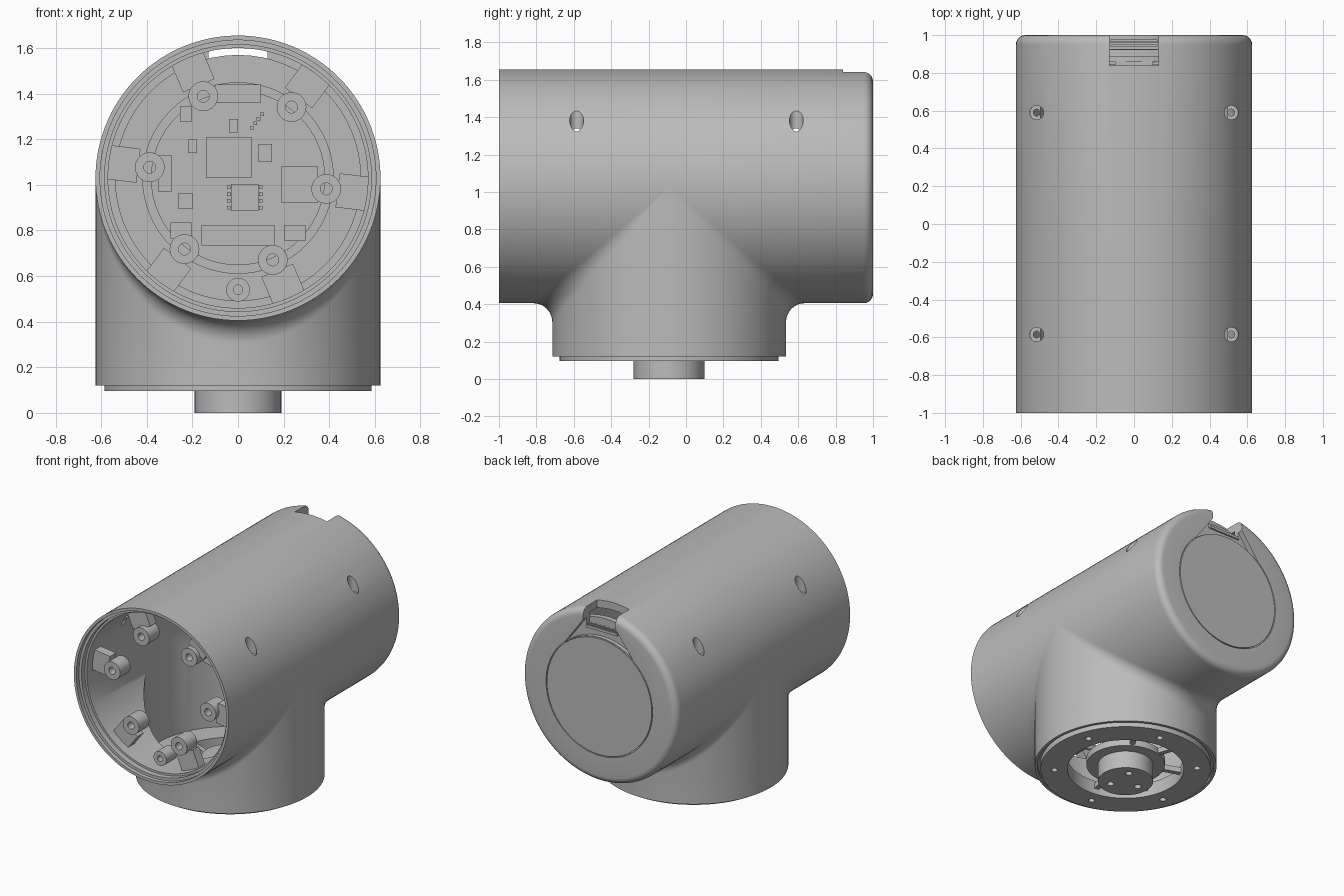
import bpy, bmesh
from math import sin, cos, pi, radians
from mathutils import Vector, Matrix

cube = bpy.data.objects.get("Cube")
if cube:
    bpy.data.objects.remove(cube)

ZC, Y0 = 1.03, -0.09          # height of the main axis, offset of the branch axis
R, RI, FILLET = 0.625, 0.57, 0.1
N = 128

gray = bpy.data.materials.new("plain_gray")
gray.use_nodes = True
gray.diffuse_color = (0.5, 0.5, 0.5, 1)
gray.node_tree.nodes["Principled BSDF"].inputs["Base Color"].default_value = (0.5, 0.5, 0.5, 1)


def finish(name, bm):
    bmesh.ops.remove_doubles(bm, verts=bm.verts, dist=1e-5)
    bmesh.ops.recalc_face_normals(bm, faces=bm.faces)
    mesh = bpy.data.meshes.new(name)
    bm.to_mesh(mesh)
    bm.free()
    mesh.materials.append(gray)
    ob = bpy.data.objects.new(name, mesh)
    bpy.context.collection.objects.link(ob)
    return ob


def smooth(ob):
    bpy.ops.object.select_all(action='DESELECT')
    ob.select_set(True)
    bpy.context.view_layer.objects.active = ob
    bpy.ops.object.shade_smooth_by_angle(angle=radians(30))


def cut(ob, cutter):
    mod = ob.modifiers.new("cut", 'BOOLEAN')
    mod.object, mod.solver = cutter, 'EXACT'
    bpy.context.view_layer.objects.active = ob
    bpy.ops.object.modifier_apply(modifier=mod.name)
    bpy.data.objects.remove(cutter)


def sheet(bm, rows):
    grid = [[bm.verts.new(p) for p in row] for row in rows]
    for a, b in zip(grid, grid[1:]):
        for i in range(len(a) - 1):
            bm.faces.new((a[i], a[i + 1], b[i + 1], b[i]))


def along_y(r, h, a):
    return Vector((r * sin(a), h, ZC - r * cos(a)))


def along_z(r, h, a):
    return Vector((r * sin(a), Y0 + r * cos(a), h))


def lathe(bm, profile, place, n=N, offset=(0, 0, 0)):
    sheet(bm, [[place(r, h, 2 * pi * k / n) + Vector(offset) for r, h in profile]
               for k in range(n + 1)])


def rod(bm, r, lo, hi, place, offset=(0, 0, 0), n=24):
    lathe(bm, [(0, lo), (r, lo), (r, hi), (0, hi)], place, n, offset)


def box(bm, size, loc, turn=0):
    m = Matrix.Translation(loc) @ Matrix.Rotation(turn, 4, 'Y') @ Matrix.Diagonal((*size, 1))
    bmesh.ops.create_cube(bm, size=1, matrix=m)


def tee(bm, rad, r, front, back, low):
    """Skin of a horizontal tube with an equal branch downward, blended with radius r."""
    steps = 8 if r else 0
    q = rad + r
    half = [pi * (k / (N // 2) - 0.5) for k in range(N // 2 + 1)]
    sheet(bm, [[along_y(rad, y, a + pi) for y in (front, Y0, back)] for a in half])
    for s, end in ((-1, front), (1, back)):
        rows = []
        for a in half:
            c = Vector((q * sin(a), Y0 + s * q * cos(a), ZC - q * cos(a)))
            d1 = Vector((-sin(a), 0, cos(a)))
            d2 = Vector((-sin(a), -s * cos(a), 0))
            arc = [c + r * d1.lerp(d2, t / max(steps, 1)).normalized() for t in range(steps + 1)]
            rows.append([along_y(rad, end, a)] + arc + [along_z(rad, low, a if s > 0 else pi - a)])
        sheet(bm, rows)


# Housing: outer and inner skins joined by the front lip, back cap and bottom flange
bm = bmesh.new()
tee(bm, R, FILLET, -1, 0.95, 0.12)
tee(bm, RI, 0, -0.93, 0.92, 0.2)
lathe(bm, [(R, -1), (0.605, -1), (0.605, -0.97), (0.585, -0.97), (0.585, -0.93), (RI, -0.93)], along_y)
round_edge = [(0.575 + 0.05 * cos(t * pi / 12), 0.95 + 0.05 * sin(t * pi / 12)) for t in range(7)]
lathe(bm, round_edge + [(0.43, 1), (0.43, 0.99), (0.423, 0.99), (0.423, 1), (0, 1)], along_y)
lathe(bm, [(RI, 0.92), (0, 0.92)], along_y)
lathe(bm, [(R, 0.12), (0.605, 0.12), (0.605, 0.14), (0.585, 0.14), (0.585, 0.097),
           (0.4, 0.097), (0.4, 0.2), (RI, 0.2)], along_z)
housing = finish("housing", bm)

# Cable notch and flared recess in the back cap
bm = bmesh.new()
box(bm, (0.26, 0.3, 0.4), (0, 0.99, 1.7))
cut(housing, finish("notch_cutter", bm))
bm = bmesh.new()
arc = [(0.427 * sin(a), 0.427 * cos(a)) for a in [radians(-42 + 7 * k) for k in range(13)]]
outline = [bm.verts.new((x, 0.96, ZC + z)) for x, z in [(-0.129, 0.53)] + arc + [(0.129, 0.53)]]
face = bm.faces.new(outline)
top = bmesh.ops.extrude_face_region(bm, geom=[face])["geom"]
bmesh.ops.translate(bm, vec=(0, 0.1, 0), verts=[v for v in top if isinstance(v, bmesh.types.BMVert)])
cut(housing, finish("recess_cutter", bm))

# Screw holes: four in the upper wall, six in the flange
bm = bmesh.new()
for x in (-0.515, 0.515):
    for y in (-0.585, 0.59):
        lathe(bm, [(0, 1.2), (0.018, 1.2), (0.018, 1.31), (0.037, 1.31), (0.037, 1.6), (0, 1.6)],
              along_z, 24, (x, y - Y0, 0))
for k in range(6):
    a = k * pi / 3 + 0.2
    rod(bm, 0.022, 0, 0.16, along_z, (0.49 * sin(a), 0.49 * cos(a), 0))
cut(housing, finish("hole_cutter", bm))
smooth(housing)

# Output shaft with its carrier and spokes
bm = bmesh.new()
lathe(bm, [(0, 0), (0.19, 0), (0.19, 0.13), (0.27, 0.13), (0.27, 0.18), (0.19, 0.18),
           (0.19, 0.25), (0, 0.25)], along_z, 64)
shaft = finish("output_shaft", bm)
bm = bmesh.new()
for k in range(3):
    a = k * 2 * pi / 3 + 0.5
    rod(bm, 0.024, -0.1, 0.06, along_z, (0.11 * sin(a), 0.11 * cos(a), 0))
cut(shaft, finish("shaft_hole_cutter", bm))
smooth(shaft)
bm = bmesh.new()
for k in range(5):
    a = radians(60 + 50 * k)
    m = Matrix.Translation((0, Y0, 0.16)) @ Matrix.Rotation(a, 4, 'Z') @ Matrix.Translation((0.33, 0, 0))
    bmesh.ops.create_cube(bm, size=1, matrix=m @ Matrix.Diagonal((0.18, 0.035, 0.04, 1)))
finish("carrier_spokes", bm)

# Six mounting bosses on arms inside the front opening, plus one low on the wall
bm = bmesh.new()
arms = bmesh.new()
ring = [(0.026, -0.9), (0.065, -0.9), (0.065, -0.78), (0.026, -0.78), (0.026, -0.9)]
for k in range(6):
    a = radians(-7 + 60 * k)
    d = Vector((cos(a), 0, sin(a)))
    lathe(bm, ring, along_y, 32, 0.39 * d)
    box(arms, (0.14, 0.07, 0.15), 0.51 * d + Vector((0, -0.83, ZC)), -a)
lathe(bm, [(r * 0.8, h) for r, h in ring], along_y, 32, (0, 0, -0.49))
smooth(finish("mounting_bosses", bm))
finish("boss_arms", arms)

# Circuit board with a guide ring at the back of the bore
bm = bmesh.new()
rod(bm, 0.54, 0.885, 0.925, along_y, n=64)
lathe(bm, [(0.38, 0.89), (0.38, 0.86), (0.42, 0.86), (0.42, 0.89)], along_y, 64)
smooth(finish("circuit_board", bm))

# Chips and connectors: x, z, width, height
bm = bmesh.new()
for x, z, w, h in [(-0.04, 1.12, 0.2, 0.18), (0.03, 0.945, 0.12, 0.12), (0.0, 0.78, 0.32, 0.09),
                   (0.27, 1.0, 0.16, 0.16), (0.12, 1.14, 0.06, 0.08), (-0.2, 1.17, 0.04, 0.06),
                   (-0.32, 1.05, 0.06, 0.16), (-0.23, 0.93, 0.06, 0.07), (-0.02, 1.26, 0.04, 0.06),
                   (0.25, 0.79, 0.09, 0.07), (-0.25, 0.8, 0.09, 0.07), (-0.23, 1.31, 0.05, 0.07)]:
    box(bm, (w, 0.05, h), (x, 0.87, z))
for k in range(4):
    for x in (-0.04, 0.1):
        box(bm, (0.016, 0.03, 0.016), (x, 0.87, 0.9 + 0.03 * k))
    box(bm, (0.016, 0.03, 0.016), (0.06 + 0.015 * k, 0.87, 1.25 + 0.02 * k))
finish("board_chips", bm)

# Cable connector and ribs under the notch
bm = bmesh.new()
box(bm, (0.2, 0.05, 0.08), (0, 0.865, 1.4))
for k in range(3):
    box(bm, (0.25, 0.012, 0.02), (0, 0.92 + 0.025 * k, 1.505))
finish("cable_connector", bm)
